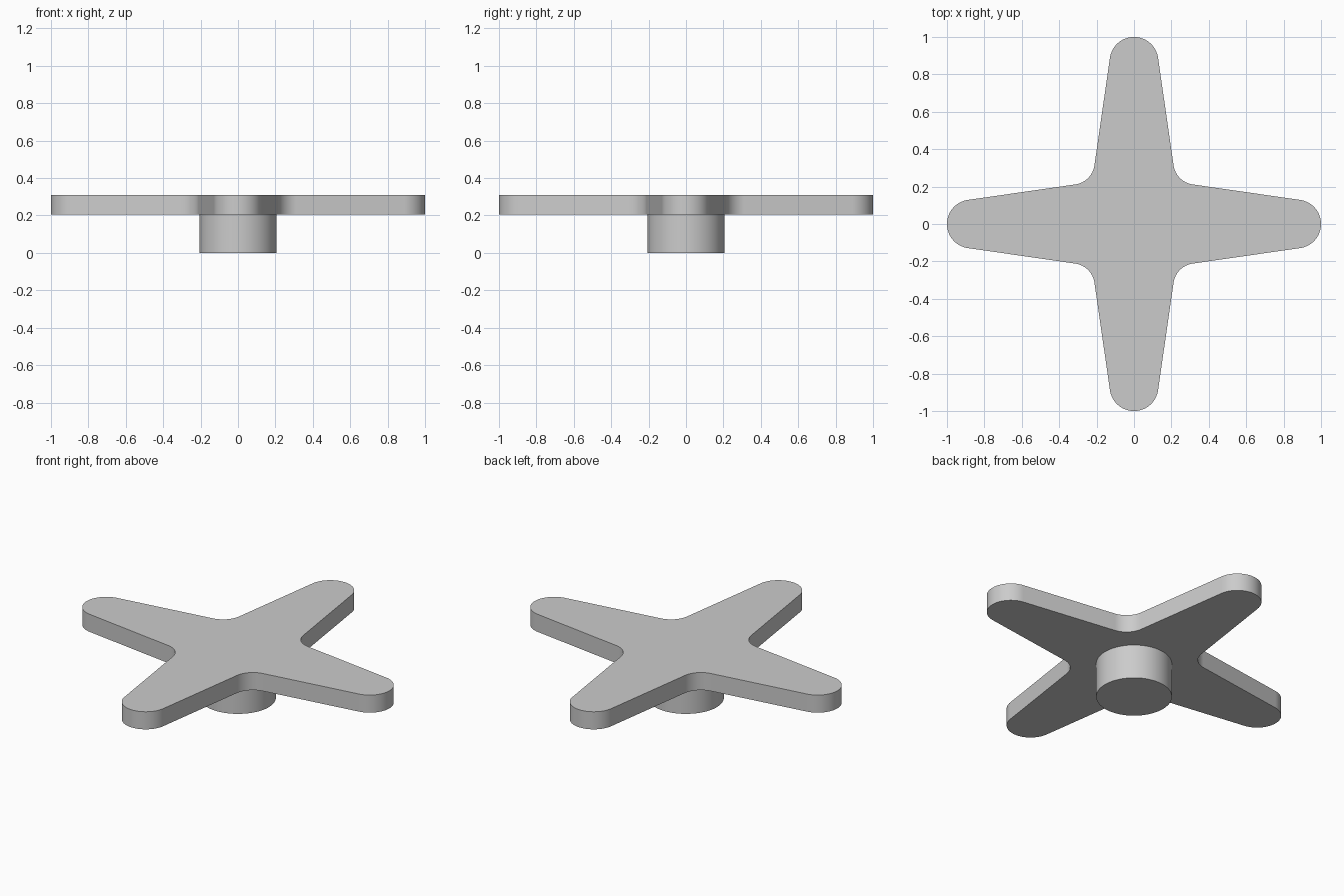
import bpy, bmesh, math
from mathutils import Vector, Matrix

cube = bpy.data.objects.get("Cube")
if cube:
    bpy.data.objects.remove(cube, do_unlink=True)

HUB_RADIUS, PLATE_BOTTOM, PLATE_TOP = 0.205, 0.205, 0.31
TIP_RADIUS, FILLET_RADIUS = 0.13, 0.12
TAPER = math.radians(8.2)  # slope of each arm edge

grey = bpy.data.materials.new("plain_grey")
grey.use_nodes = True
grey.diffuse_color = (0.6, 0.6, 0.6, 1)
grey.node_tree.nodes["Principled BSDF"].inputs["Base Color"].default_value = (0.6, 0.6, 0.6, 1)


def arc(centre, radius, start, end, steps):
    """Points along a circular arc, ends included."""
    angles = [start + (end - start) * i / steps for i in range(steps + 1)]
    return [Vector((centre + radius * math.cos(a), radius * math.sin(a))) for a in angles]


def prism(name, outline, bottom, top):
    """Extrude a flat outline straight up, with smooth walls and flat caps."""
    bm = bmesh.new()
    base = bm.faces.new([bm.verts.new((p.x, p.y, bottom)) for p in outline])
    raised = bmesh.ops.extrude_face_region(bm, geom=[base], use_keep_orig=True)["geom"]
    verts = [v for v in raised if isinstance(v, bmesh.types.BMVert)]
    bmesh.ops.translate(bm, verts=verts, vec=(0, 0, top - bottom))
    bmesh.ops.recalc_face_normals(bm, faces=bm.faces)
    mesh = bpy.data.meshes.new(name)
    bm.to_mesh(mesh)
    bm.free()
    mesh.materials.append(grey)
    obj = bpy.data.objects.new(name, mesh)
    bpy.context.collection.objects.link(obj)
    bpy.ops.object.select_all(action="DESELECT")
    obj.select_set(True)
    bpy.context.view_layer.objects.active = obj
    bpy.ops.object.shade_smooth_by_angle(angle=math.radians(30))
    return obj


# Rounded arm tip, tangent to both tapered edges
half_sweep = math.pi / 2 - TAPER
tip = arc(1 - TIP_RADIUS, TIP_RADIUS, -half_sweep, half_sweep, 32)

# Concave fillet on the diagonal, tangent to two neighbouring arms
edge_reach = (1 - TIP_RADIUS) * math.sin(TAPER) + TIP_RADIUS
offset = (edge_reach + FILLET_RADIUS) / (math.cos(TAPER) + math.sin(TAPER))
fillet_sweep = math.pi / 4 - TAPER
fillet = arc(0, FILLET_RADIUS, math.pi + math.pi / 4 + fillet_sweep,
             math.pi + math.pi / 4 - fillet_sweep, 16)
quarter = tip + [p + Vector((offset, offset)) for p in fillet]

# Four-armed plate
star = [Matrix.Rotation(k * math.pi / 2, 2) @ p for k in range(4) for p in quarter]
prism("four_arm_plate", star, PLATE_BOTTOM, PLATE_TOP)

# Round hub beneath the plate
prism("hub", arc(0, HUB_RADIUS, 0, math.tau, 64)[:-1], 0, PLATE_BOTTOM)
